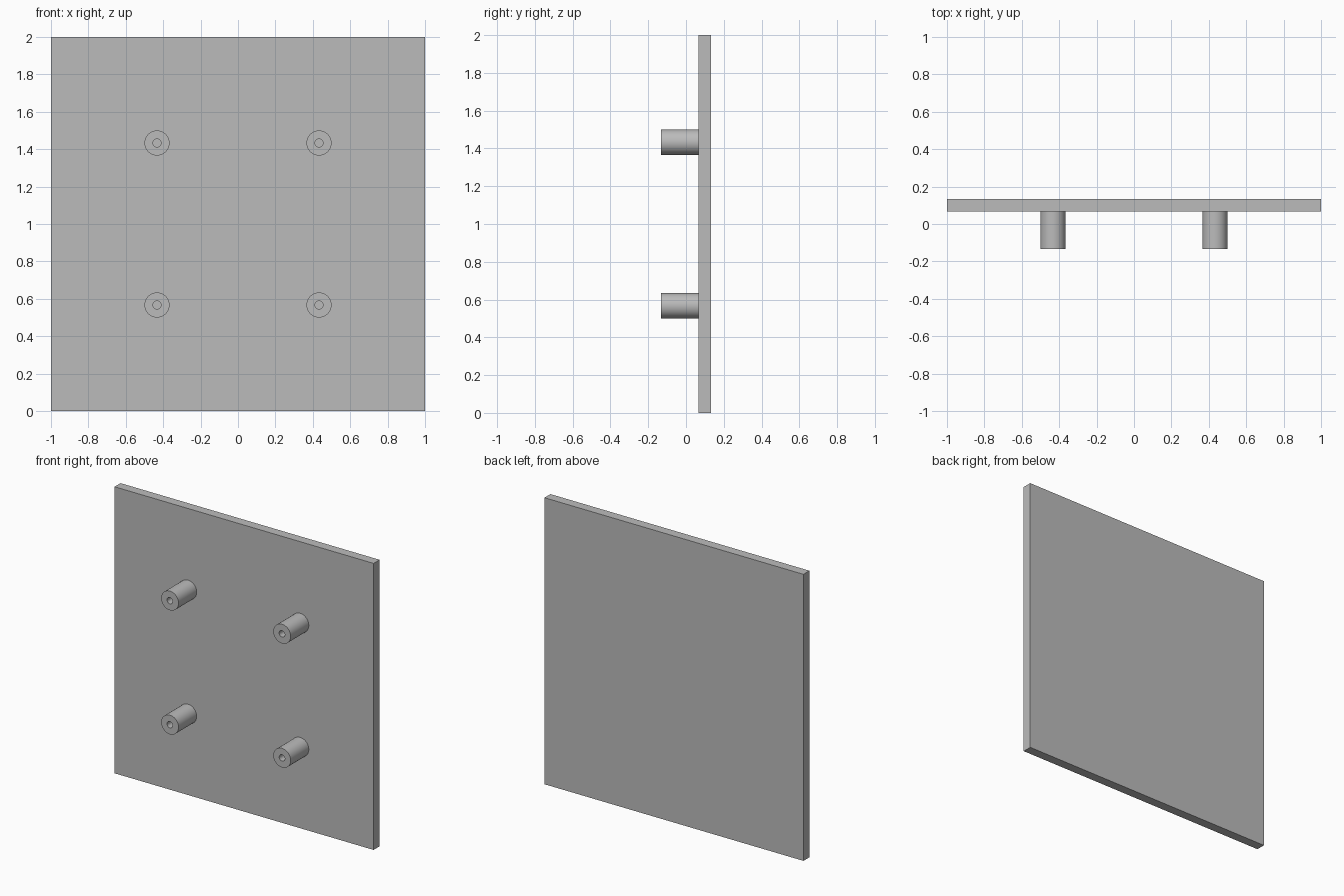
import bpy
import bmesh
from math import cos, sin, tau

cube = bpy.data.objects.get("Cube")
if cube:
    bpy.data.objects.remove(cube, do_unlink=True)

# Single grey finish
grey = bpy.data.materials.new("plain grey")
grey.use_nodes = True
colour = (0.5, 0.5, 0.5, 1)
grey.diffuse_color = colour
grey.node_tree.nodes["Principled BSDF"].inputs["Base Color"].default_value = colour

PLATE_FRONT, PLATE_BACK, POST_TIP = 0.067, 0.133, -0.133
POST_RADIUS, HOLE_RADIUS, SEGMENTS = 0.067, 0.022, 48


def finish(obj, name):
    obj.name = name
    obj.data.name = name
    obj.data.materials.append(grey)


def add_post(name, x, z):
    """Hollow round post standing forward from the plate, lathed around y."""
    profile = [(POST_RADIUS, PLATE_FRONT), (POST_RADIUS, POST_TIP),
               (HOLE_RADIUS, POST_TIP), (HOLE_RADIUS, PLATE_FRONT)]
    bm = bmesh.new()
    rings = [[bm.verts.new((r * cos(tau * i / SEGMENTS), y, r * sin(tau * i / SEGMENTS)))
              for i in range(SEGMENTS)] for r, y in profile]
    for a, b in zip(rings, rings[1:]):
        for i in range(SEGMENTS):
            j = (i + 1) % SEGMENTS
            bm.faces.new((a[i], a[j], b[j], b[i]))
    # Floor of the hole, flush with the plate
    bm.faces.new(rings[-1])
    bmesh.ops.recalc_face_normals(bm, faces=bm.faces)
    # Make sure the outer wall faces outward
    bm.faces.ensure_lookup_table()
    wall = bm.faces[0]
    if wall.normal.dot(wall.calc_center_median()) < 0 and abs(wall.normal.y) < 0.5:
        bmesh.ops.reverse_faces(bm, faces=bm.faces)
    mesh = bpy.data.meshes.new(name)
    bm.to_mesh(mesh)
    bm.free()
    obj = bpy.data.objects.new(name, mesh)
    bpy.context.collection.objects.link(obj)
    obj.location = (x, 0, z)
    finish(obj, name)
    bpy.ops.object.select_all(action="DESELECT")
    obj.select_set(True)
    bpy.context.view_layer.objects.active = obj
    bpy.ops.object.shade_smooth_by_angle()


# Square plate
bpy.ops.mesh.primitive_cube_add(size=1, location=(0, (PLATE_FRONT + PLATE_BACK) / 2, 1))
plate = bpy.context.object
plate.scale = (2, PLATE_BACK - PLATE_FRONT, 2)
bpy.ops.object.transform_apply(location=False, rotation=False, scale=True)
finish(plate, "plate")

# Four posts, placed symmetrically about the plate centre
for side, sx in (("left", 1), ("right", -1)):
    for level, sz in (("upper", 1), ("lower", -1)):
        add_post(f"{level}_{side}_post", sx * 0.433, 1 + sz * 0.433)
